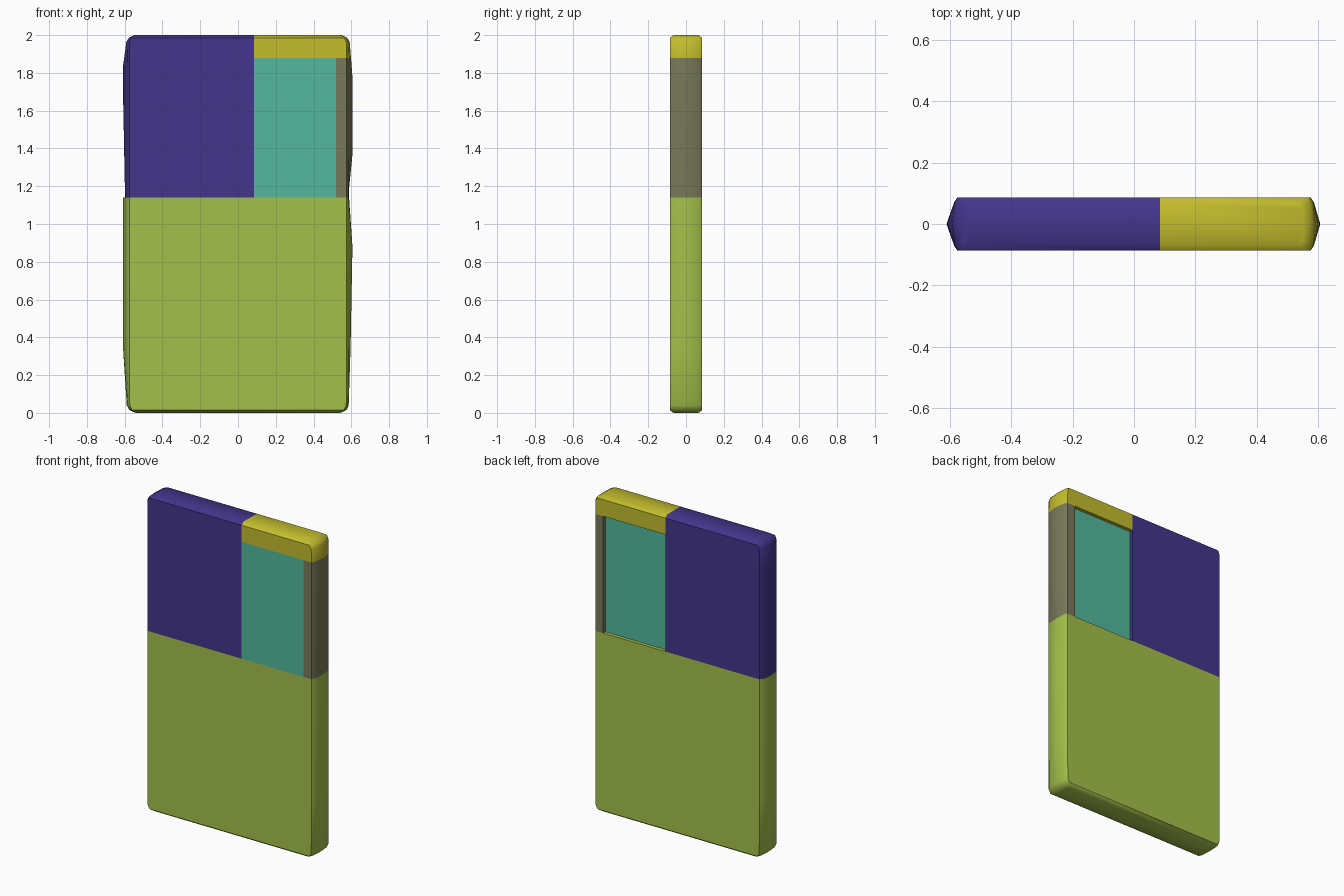
import bpy, bmesh, math

cube = bpy.data.objects.get("Cube")
if cube:
    bpy.data.objects.remove(cube, do_unlink=True)


def material(name, rgb):
    """Flat material from 0-255 display values, converted to linear."""
    lin = [((c / 255 + 0.055) / 1.055) ** 2.4 for c in rgb]
    m = bpy.data.materials.new(name)
    m.use_nodes = True
    m.diffuse_color = (*lin, 1)
    m.node_tree.nodes["Principled BSDF"].inputs["Base Color"].default_value = (*lin, 1)
    return m


lime = material("lime", (163, 192, 74))
purple = material("purple", (67, 53, 140))
teal = material("teal", (83, 185, 157))
grey = material("olive_grey", (121, 121, 91))
yellow = material("yellow", (196, 189, 45))

EDGE = 0.585   # half width where the bulged side begins
HALF = 0.086   # half depth


def side(sign, inset, depth, bulge):
    """Points of one bulged side, running from back to front."""
    e = EDGE - inset
    return [(sign * (e - 0.01), depth), (sign * e, depth - 0.015), (sign * (e + bulge), 0),
            (sign * e, -depth + 0.015), (sign * (e - 0.01), -depth)]


def block(name, mat, rows, x_min=None, x_max=None):
    """Loft of rows (z, inset, depth, left bulge, right bulge).
    A given x_min or x_max replaces that bulged side with a flat cut."""
    bm = bmesh.new()
    rings = []
    for z, inset, depth, b_neg, b_pos in rows:
        pos = side(1, inset, depth, b_pos) if x_max is None else [(x_max, depth), (x_max, -depth)]
        neg = side(-1, inset, depth, b_neg) if x_min is None else [(x_min, depth), (x_min, -depth)]
        rings.append([bm.verts.new((x, y, z)) for x, y in pos + neg[::-1]])
    n = len(rings[0])
    for a, b in zip(rings, rings[1:]):
        for i in range(n):
            j = (i + 1) % n
            bm.faces.new((a[i], a[j], b[j], b[i]))
    bm.faces.new(rings[0])
    bm.faces.new(rings[-1])
    bmesh.ops.recalc_face_normals(bm, faces=bm.faces)
    mesh = bpy.data.meshes.new(name)
    bm.to_mesh(mesh)
    bm.free()
    mesh.materials.append(mat)
    ob = bpy.data.objects.new(name, mesh)
    bpy.context.collection.objects.link(ob)
    bpy.ops.object.select_all(action="DESELECT")
    ob.select_set(True)
    bpy.context.view_layer.objects.active = ob
    bpy.ops.object.shade_smooth_by_angle(angle=math.radians(50))
    return ob


SEAM, RAIL = 1.14, 1.88
# rounded top corners shared by the upper parts
top = [(1.965, 0.002, HALF, 0.008, 0.008), (1.985, 0.012, HALF, 0.005, 0.005),
       (2.0, 0.038, HALF - 0.02, 0.002, 0.002)]

# lower half of the slab
block("lower_body", lime, [
    (0.0, 0.045, HALF - 0.02, 0.002, 0.002), (0.015, 0.015, HALF, 0.005, 0.005),
    (0.04, 0.002, HALF, 0.006, 0.003), (0.35, 0, HALF, 0.024, 0.011),
    (0.88, 0, HALF, 0.025, 0.021), (SEAM, 0, HALF, 0.024, 0.003)])

# upper panel beside the window
block("upper_panel", purple, [
    (SEAM, 0, HALF, 0.013, 0), (1.76, 0, HALF, 0.025, 0),
    (1.84, 0, HALF, 0.023, 0)] + top, x_max=0.085)

# rail over the window
block("top_rail", yellow, [(RAIL, 0, HALF, 0, 0.013)] + top, x_min=0.085)

# post at the outer edge of the window
block("side_post", grey, [
    (SEAM, 0, HALF, 0, 0.002), (1.2, 0, HALF, 0, 0.004), (1.36, 0, HALF, 0, 0.02),
    (1.79, 0, HALF, 0, 0.02), (RAIL, 0, HALF, 0, 0.013)], x_min=0.52)

# window pane, flush at the front and recessed at the back
pane = block("window_pane", teal, [(SEAM, 0, 0.075, 0, 0), (RAIL, 0, 0.075, 0, 0)],
             x_min=0.085, x_max=0.52)
pane.location.y = -0.011
